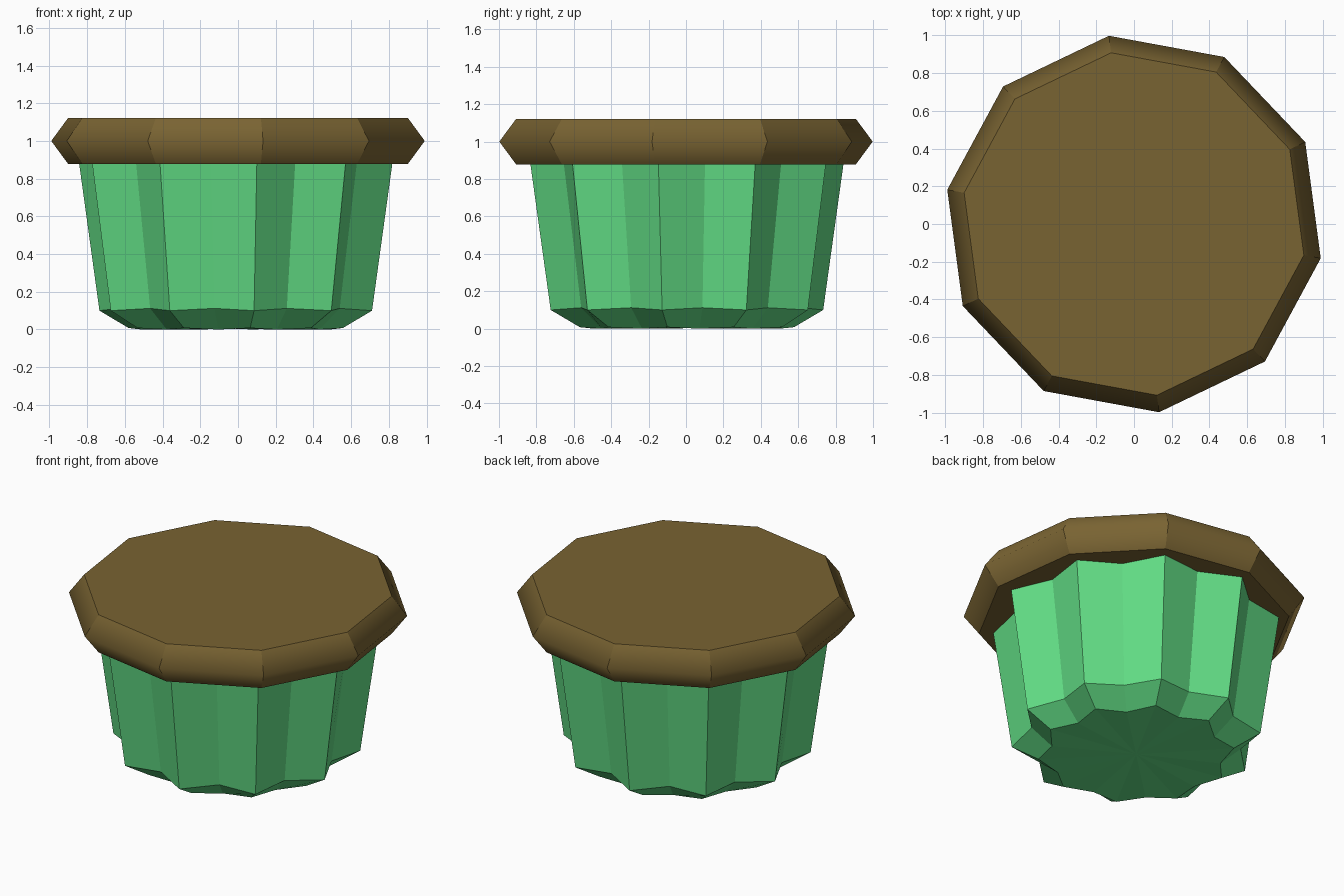
import bpy, bmesh
from math import cos, sin, radians

if "Cube" in bpy.data.objects:
    bpy.data.objects.remove(bpy.data.objects["Cube"], do_unlink=True)

POINTS = 10          # corners of the lid and flutes of the cup
TURN = radians(-10.4)
STEP = radians(360 / POINTS)


def material(name, colour):
    mat = bpy.data.materials.new(name)
    mat.use_nodes = True
    mat.diffuse_color = (*colour, 1)
    mat.node_tree.nodes["Principled BSDF"].inputs["Base Color"].default_value = (*colour, 1)
    return mat


def finish(bm, name, mat):
    bmesh.ops.recalc_face_normals(bm, faces=bm.faces)
    mesh = bpy.data.meshes.new(name)
    bm.to_mesh(mesh)
    bm.free()
    mesh.materials.append(mat)
    obj = bpy.data.objects.new(name, mesh)
    bpy.context.collection.objects.link(obj)
    return obj


def bridge(bm, rings):
    for low, high in zip(rings, rings[1:]):
        n = len(low)
        for i in range(n):
            j = (i + 1) % n
            bm.faces.new((low[i], low[j], high[j], high[i]))


green = material("green", (0.125, 0.74, 0.24))
brown = material("brown", (0.19, 0.125, 0.032))

# Fluted cup: star-shaped rings (outer radius, inner radius, outer z, inner z)
bm = bmesh.new()
rings = []
for outer, inner, z_out, z_in in [(0.578, 0.505, 0.008, 0.0),
                                  (0.735, 0.627, 0.1, 0.112),
                                  (0.85, 0.735, 0.92, 0.92)]:
    ring = []
    for i in range(2 * POINTS):
        r, z = (inner, z_in) if i % 2 else (outer, z_out)
        a = TURN + i * STEP / 2
        ring.append(bm.verts.new((r * cos(a) - 0.012, r * sin(a) + 0.005, z)))
    rings.append(ring)
bridge(bm, rings)
bm.faces.new(rings[-1])
base = bm.faces.new(rings[0])
bmesh.ops.poke(bm, faces=[base])
finish(bm, "fluted_cup", green)

# Ten-sided lid, rounded only across its outer rim
bm = bmesh.new()
rings = [[bm.verts.new((r * cos(TURN + i * STEP), r * sin(TURN + i * STEP), z))
          for i in range(POINTS)]
         for r, z in [(0.916, 0.878), (1.007, 1.0), (0.916, 1.122)]]
bridge(bm, rings)
bm.faces.new(rings[0])
bm.faces.new(rings[-1])
rim = set(rings[1])
for face in bm.faces:
    face.smooth = True
for edge in bm.edges:
    edge.smooth = all(v in rim for v in edge.verts)
finish(bm, "lid", brown)
